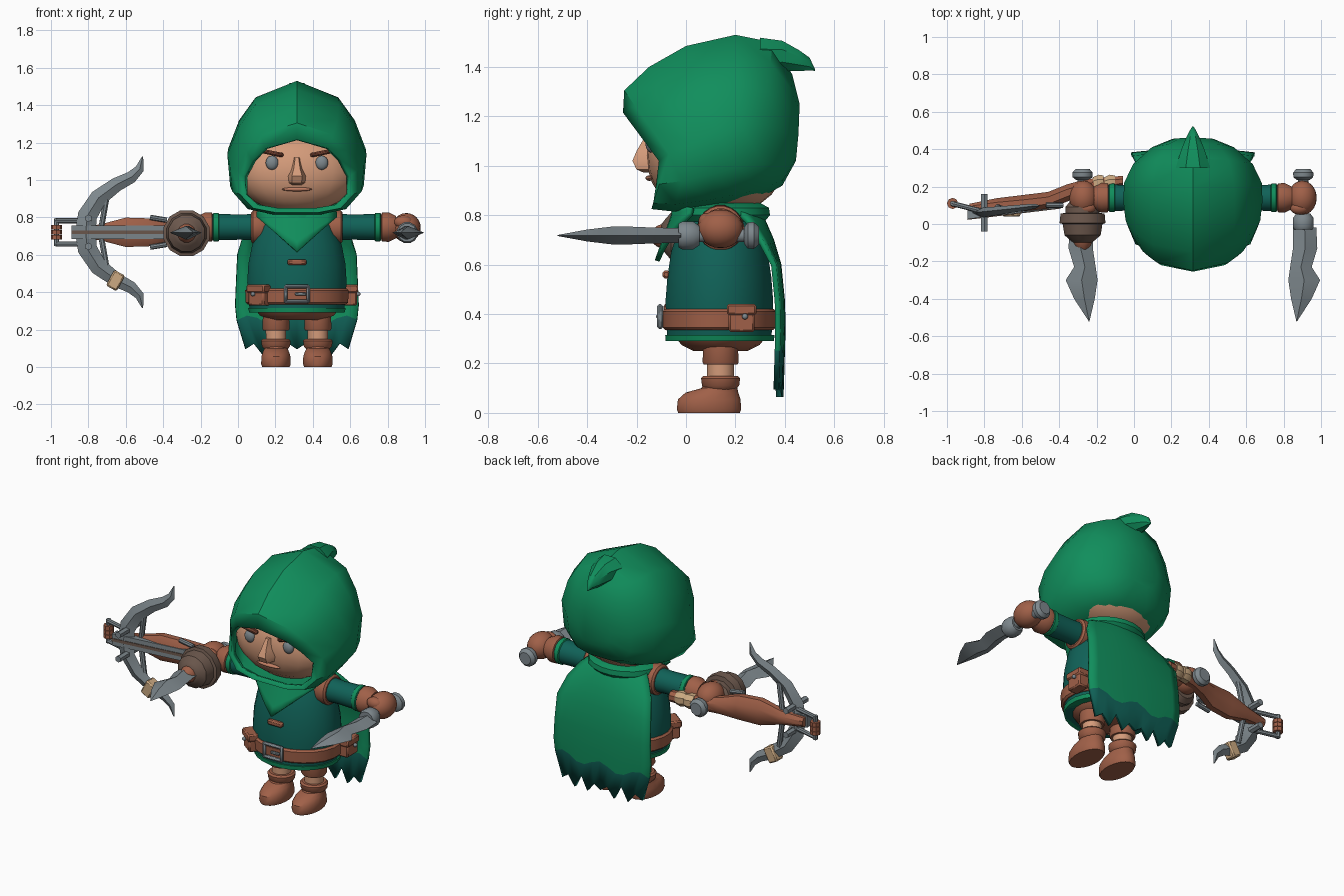
import bpy, bmesh, math
from mathutils import Vector, Matrix

if "Cube" in bpy.data.objects:
    bpy.data.objects.remove(bpy.data.objects["Cube"])

CX, CY = 0.315, 0.14          # middle of the figure
parts = []


def material(name, rgb):
    lin = [((c / 255 + 0.055) / 1.055) ** 2.4 for c in rgb] + [1]
    m = bpy.data.materials.new(name)
    m.use_nodes = True
    m.diffuse_color = lin
    m.node_tree.nodes["Principled BSDF"].inputs["Base Color"].default_value = lin
    return m


GREEN = material("cloak green", (16, 142, 92))
TEAL = material("tunic teal", (16, 98, 88))
SKIN = material("skin", (212, 155, 122))
LIP = material("lip", (190, 125, 98))
LEATHER = material("leather brown", (160, 96, 72))
BROW = material("brow brown", (112, 62, 46))
DARK = material("dark wood", (108, 88, 77))
METAL = material("steel grey", (126, 136, 141))
STRAP = material("strap beige", (204, 170, 130))


def finish(name, bm, mat):
    bmesh.ops.recalc_face_normals(bm, faces=bm.faces)
    me = bpy.data.meshes.new(name)
    bm.to_mesh(me)
    bm.free()
    me.materials.append(mat)
    ob = bpy.data.objects.new(name, me)
    bpy.context.collection.objects.link(ob)
    parts.append(ob)
    return ob


def loft(name, rings, mat, closed=True, caps=(True, True)):
    bm = bmesh.new()
    rows = [[bm.verts.new(p) for p in ring] for ring in rings]
    n = len(rows[0])
    for a, b in zip(rows, rows[1:]):
        for i in range(n if closed else n - 1):
            j = (i + 1) % n
            bm.faces.new((a[i], a[j], b[j], b[i]))
    for use, row in zip(caps, (rows[0], rows[-1])):
        if use and closed:
            bm.faces.new(row)
    return finish(name, bm, mat)


def tube(name, rows, mat, axis="z", sides=20):
    """Loft of ovals; each row is (position on axis, centre a, centre b, radius a, radius b)."""
    rings = []
    for h, a, b, ra, rb in rows:
        ring = []
        for i in range(sides):
            t = math.tau * (i + 0.5) / sides
            p, q = a + ra * math.cos(t), b + rb * math.sin(t)
            ring.append({"z": (p, q, h), "x": (h, p, q), "y": (p, h, q)}[axis])
        rings.append(ring)
    return loft(name, rings, mat)


def box(name, loc, size, mat, tilt=0, turn=0, bevel=0.008):
    bm = bmesh.new()
    bmesh.ops.create_cube(bm, size=1, matrix=Matrix.Diagonal((*size, 1)))
    bmesh.ops.bevel(bm, geom=bm.edges[:], offset=bevel, segments=1, affect="EDGES")
    rot = Matrix.Rotation(turn, 4, "Z") @ Matrix.Rotation(tilt, 4, "Y")
    bm.transform(Matrix.Translation(loc) @ rot)
    return finish(name, bm, mat)


def ball(name, loc, radii, mat, flat=1.0):
    bm = bmesh.new()
    bmesh.ops.create_uvsphere(bm, u_segments=20, v_segments=12, radius=1)
    for v in bm.verts:
        v.co.y = math.copysign(abs(v.co.y) ** flat, v.co.y)
    bm.transform(Matrix.Translation(loc) @ Matrix.Diagonal((*radii, 1)))
    return finish(name, bm, mat)


def rod(name, a, b, r, mat, sides=8):
    a, b = Vector(a), Vector(b)
    bm = bmesh.new()
    bmesh.ops.create_cone(bm, cap_ends=True, segments=sides, radius1=r, radius2=r, depth=(b - a).length)
    bm.transform(Matrix.Translation((a + b) / 2) @ (b - a).to_track_quat("Z", "Y").to_matrix().to_4x4())
    return finish(name, bm, mat)


def thicken(ob, t, offset):
    m = ob.modifiers.new("thickness", "SOLIDIFY")
    m.thickness, m.offset = t, offset


# Hood: egg-shaped sections running from the face opening to the back
half = [(0, 1), (.6, .87), (.84, .69), (1, .465), (.96, .21), (.73, .05), (.35, 0)]
outline = half + [(-x, v) for x, v in half[:0:-1]]
rings = []
for yt, ym, yb, w, zt, zb in [(-.255, -.11, -.13, .285, 1.215, .85), (-.25, -.07, -.14, .32, 1.305, .825),
                              (-.15, .02, -.05, .36, 1.4, .815), (0, .12, .1, .372, 1.485, .83),
                              (.2, .22, .2, .368, 1.53, .85), (.35, .32, .31, .32, 1.5, .875),
                              (.43, .41, .39, .22, 1.37, .92), (.46, .455, .445, .11, 1.25, 1.02)]:
    ring = []
    for x, v in outline:
        y = ym + (yt - ym) * (v - .465) / .535 if v > .465 else ym + (yb - ym) * (.465 - v) / .465
        ring.append((CX + x * w, y, zb + v * (zt - zb)))
    rings.append(ring)
thicken(loft("hood", rings, GREEN, caps=(False, True)), 0.03, -1)
tube("hood_tip", [(.3, CX, 1.44, .1, .085), (.39, CX, 1.445, .07, .066), (.46, CX, 1.425, .04, .045),
                  (.5, CX, 1.412, .018, .028), (.522, CX, 1.388, .003, .004)], GREEN, "y", 8)

# Face
ball("head", (CX, .12, 1.04), (.33, .28, .22), SKIN, 0.6)
loft("nose", [[(CX - w, -.13, z), (CX - w * .5, y, z), (CX + w * .5, y, z), (CX + w, -.13, z)]
              for z, w, y in [(1.12, .018, -.165), (1.06, .034, -.2), (1.02, .055, -.217),
                              (.985, .05, -.2), (.972, .03, -.17)]], SKIN)
ball("mouth", (CX, -.148, .95), (.08, .016, .011), LIP)
for s, side in ((1, "left"), (-1, "right")):
    ball(side + "_eye", (CX + s * .133, -.142, 1.092), (.034, .022, .038), METAL)
    box(side + "_brow", (CX + s * .128, -.155, 1.143), (.115, .03, .024), BROW, tilt=-s * .2)

# Tunic, collar, scarf and belt
tube("tunic", [(z, CX, .135, rx, ry) for z, rx, ry in
               [(.29, .25, .213), (.33, .258, .214), (.45, .268, .22), (.55, .262, .212), (.65, .242, .197),
                (.75, .205, .165), (.84, .15, .12)]], TEAL, sides=24)
tube("tunic_hem", [(z, CX, .137, rx, ry) for z, rx, ry in
                   [(.29, .257, .221), (.315, .263, .223)]], GREEN, sides=24)
tube("collar", [(z, CX, .14, r, r * .9) for z, r in [(.775, .2), (.8, .225), (.83, .22), (.85, .18)]], GREEN)
rings = []
for k in range(5):
    ring = []
    for i in range(9):
        u = i / 4 - 1
        z = .83 - k / 4 * (.03 + .185 * (1 - abs(u)))
        ry = .25 - (z - .62) * .36
        ring.append((CX + u * .21, .135 - ry * math.sqrt(1 - (u * .21 / .27) ** 2), z))
    rings.append(ring)
thicken(loft("scarf", rings, GREEN, closed=False), 0.02, 0)
box("chest_clasp", (CX, -.08, .56), (.1, .03, .032), LEATHER)
tube("belt", [(z, CX, .135, rx, rx - .045) for z, rx in
              [(.335, .265), (.345, .276), (.41, .279), (.42, .268)]], LEATHER, sides=24)
for i in (-1, 1):
    box("buckle_side", (CX + i * .06, -.105, .39), (.02, .025, .1), METAL)
    box("buckle_bar", (CX, -.105, .39 + i * .04), (.13, .025, .02), METAL)
box("buckle_prong", (CX + .02, -.112, .39), (.06, .018, .016), METAL, bevel=.004)
for name, x, y, turn in (("left_pouch", .6, .225, math.pi / 2), ("right_pouch", .115, -.025, -.65)):
    box(name, (x, y, .375), (.105, .07, .095), LEATHER, turn=turn)
    box(name + "_flap", (x, y, .418), (.12, .085, .045), LEATHER, turn=turn)
    out = Vector((x - CX, y - .135, 0)).normalized() * .045
    ball(name + "_stud", (x + out.x, y + out.y, .39), (.012, .012, .012), METAL)

# Cape with a ragged, darker lower edge
rings = []
for z, w, y in [(.83, .17, .27), (.78, .23, .31), (.7, .285, .345), (.6, .318, .375), (.45, .325, .39),
                (.33, .33, .392), (.25, .322, .39), (.1, .275, .385)]:
    ring = []
    for i in range(13):
        u = i / 6 - 1
        jag = (.035 if i % 2 else -.025) + .02 * math.cos(i * 2.1) if z < .2 else 0
        wave = .025 * math.sin(i * 1.3) if z == .25 else 0
        ring.append((CX + u * w, y - .02 * u * u - max(0, z - .6) * .25 * u * u, z + jag + wave))
    rings.append(ring)
cape = loft("cape", rings, GREEN, closed=False)
cape.data.materials.append(TEAL)
for f in cape.data.polygons:
    f.material_index = int(f.center.z < .25)
thicken(cape, 0.022, 0)

# Limbs, gloves and daggers, mirrored
tube("shorts", [(.25, CX, CY, .14, .11), (.275, CX, CY, .2, .16), (.3, CX, CY, .22, .18)], LEATHER)
blade = [(-.02, -.055, .07, .03), (-.13, -.055, .075, .032), (-.23, -.07, .045, .036),
         (-.3, -.08, .09, .036), (-.4, -.065, .045, .024), (-.52, -.037, -.033, .002)]
for s, side in ((1, "left"), (-1, "right")):
    x = CX + s * .112

    def round_leg(name, rows, mat):
        tube(side + name, [(z, x, CY, r, r) for z, r in rows], mat)
    round_leg("_trouser_leg", [(.195, .068), (.205, .074), (.29, .07)], LEATHER)
    round_leg("_shin", [(.1, .054), (.22, .056)], SKIN)
    round_leg("_boot_cuff", [(.095, .062), (.11, .076), (.14, .08), (.15, .07)], LEATHER)
    tube(side + "_boot", [(z, x, y, rx, ry) for z, y, rx, ry in
                          [(0, .093, .074, .126), (.015, .093, .08, .132), (.055, .094, .079, .128),
                           (.082, .105, .07, .108), (.1, .135, .062, .074), (.12, .14, .06, .068)]], LEATHER)

    def arm(name, rows, mat):
        tube(side + name, [(CX + s * o, CY, .748, r, r) for o, r in rows], mat, "x")
    arm("_shoulder_trim", [(.17, .085), (.19, .095), (.235, .09), (.245, .078)], LEATHER)
    arm("_sleeve", [(.15, .075), (.3, .068), (.45, .072)], TEAL)
    arm("_sleeve_band", [(.415, .07), (.42, .077), (.445, .077), (.45, .07)], GREEN)
    arm("_glove_cuff", [(.45, .066), (.455, .078), (.49, .08), (.53, .06)], LEATHER)
    hx = CX + s * .59
    ball(side + "_fist", (hx - s * .005, CY, .745), (.077, .092, .078), LEATHER)
    ball(side + "_thumb", (hx - s * .02, .085, .775), (.05, .035, .035), LEATHER)

    def grip(name, rows, mat=METAL, z=.718, sides=12):
        tube(side + name, [(y, hx, z, r, r) for y, r in rows], mat, "y", sides)
    grip("_dagger_grip", [(-.02, .028), (.27, .028)])
    grip("_dagger_pommel", [(.235, .035), (.25, .055), (.275, .056), (.295, .038)])
    grip("_dagger_guard", [(-.03, .05), (-.015, .058), (.03, .058), (.055, .04)])
    if s < 0:      # rounded hand guard on the right dagger only
        grip("_hand_guard", [(.12, .07), (.09, .095), (.06, .095), (.055, .122), (.005, .127), (0, .11),
                             (-.06, .1), (-.085, .07), (-.1, .05)], DARK, .715)
        grip("_guard_ring", [(-.1, .05), (-.115, .045), (-.14, .025)], LEATHER, .715)
    loft(side + "_blade", [[(hx + s * l, y, .718), (hx + s * (l + r) / 2, y, .718 + t), (hx + s * r, y, .718),
                            (hx + s * (l + r) / 2, y, .718 - t)] for y, l, r, t in blade], METAL)

# Crossbow: stock, rail, bow limbs and stirrup
BZ = .72
tube("crossbow_stock", [(x, y, BZ, ry, rz) for x, y, ry, rz in
                        [(-.88, .085, .025, .03), (-.74, .1, .04, .045), (-.6, .11, .048, .085),
                         (-.46, .125, .05, .08), (-.36, .165, .05, .055), (-.26, .2, .042, .045),
                         (-.06, .23, .03, .035)]], LEATHER, "x", 8)
for x in (-.19, -.13):
    tube("stock_wrap", [(x - .028, .215, BZ, .038, .042), (x, .222, BZ, .045, .048),
                        (x + .028, .225, BZ, .037, .042)], STRAP, "x", 8)


def lean(x):
    return .05 + (x + .86) * .12


for name, w, out, mat in (("crossbow_rail", .036, .02, METAL), ("rail_groove", .009, .024, DARK)):
    loft(name, [[(x, lean(x) + .03, BZ - w), (x, lean(x) - out, BZ - w),
                 (x, lean(x) - out, BZ + w), (x, lean(x) + .03, BZ + w)] for x in (-.89, -.39)], mat)
limb = [(-.815, 0, .055, 0), (-.805, .09, .052, .01), (-.745, .185, .046, .03), (-.65, .255, .038, .02),
        (-.57, .295, .032, .015), (-.525, .34, .024, .015), (-.51, .405, .003, .003)]
for s, side in ((1, "upper"), (-1, "lower")):
    rings = []
    for i, (x, z, w, _) in enumerate(limb):
        a, b = limb[max(i - 1, 0)], limb[min(i + 1, len(limb) - 1)]
        d = Vector((b[0] - a[0], b[1] - a[1])).normalized()
        px, pz = d.y * w, -d.x * w
        y, t = lean(x) + .005, max(.004, .028 * w / .055)
        rings.append([(x - px, y, BZ + s * (z - pz)), (x, y - t, BZ + s * z),
                      (x + px, y, BZ + s * (z + pz)), (x, y + t, BZ + s * z)])
    loft(side + "_bow_limb", rings, METAL)
    z = BZ + s * .062
    rod(side + "_stirrup_rod", (-.975, .11, z), (-.78, .06, z), .014, METAL)
    rod(side + "_stirrup_end", (-.97, .11, BZ), (-.97, .11, z + s * .012), .014, METAL)
    rod(side + "_bolt", (-.8, -.04, BZ + s * .075), (-.8, .16, BZ + s * .075), .02, METAL, 6)
    rod(side + "_brace", (-.7, .08, BZ + s * .2), (-.73, .09, BZ + s * .03), .016, METAL)
    rod(side + "_catch", (-.47, .1, BZ + s * .08), (-.38, .1, BZ + s * .065), .014, METAL)
for k in (-1, 0, 1):
    rod("stirrup_wrap", (-.97, .11, BZ + k * .027 - .012), (-.97, .11, BZ + k * .027 + .012), .03, LEATHER)
box("limb_wrap", (-.655, lean(-.655), .462), (.065, .07, .095), STRAP, tilt=.5)

# Smooth rounded parts while keeping crisp edges
bpy.ops.object.select_all(action="DESELECT")
for ob in parts:
    ob.select_set(True)
bpy.context.view_layer.objects.active = parts[0]
bpy.ops.object.shade_smooth_by_angle(angle=math.radians(38))
